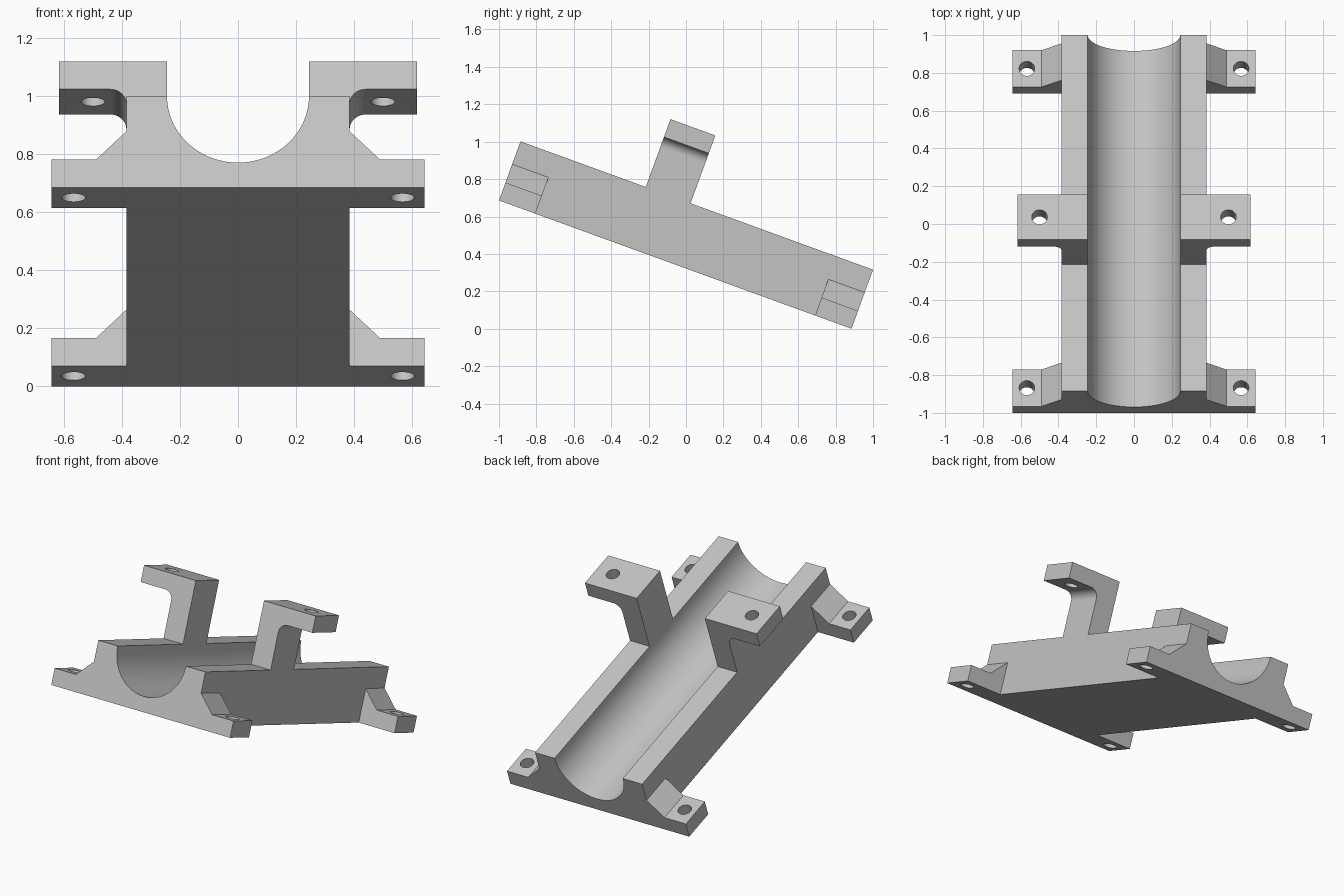
import bpy, bmesh
from math import radians, sin, cos, pi
from mathutils import Matrix

cube = bpy.data.objects.get("Cube")
if cube:
    bpy.data.objects.remove(cube, do_unlink=True)

LENGTH, HEIGHT, HALF_W = 2.006, 0.336, 0.385
GROOVE_R, PLATE, HOLE_R = 0.245, 0.102, 0.041
EAR_DEPTH, EAR_X = 0.207, 0.643
POST_START, POST_END, POST_TOP, FLANGE_X = 0.713, 0.968, 0.722, 0.617
# The whole bracket slopes down towards the back
FRAME = Matrix.Translation((0, -1, 0.686)) @ Matrix.Rotation(radians(-20), 4, 'X')

grey = bpy.data.materials.new("light_grey")
grey.use_nodes = True
grey.diffuse_color = (0.55, 0.55, 0.55, 1)
grey.node_tree.nodes["Principled BSDF"].inputs["Base Color"].default_value = (0.55, 0.55, 0.55, 1)


def arc(cx, cz, r, a0, a1, n):
    """Points on an arc, angles in degrees."""
    angles = [radians(a0 + (a1 - a0) * i / n) for i in range(n + 1)]
    return [(cx + r * cos(a), cz + r * sin(a)) for a in angles]


def make_object(name, bm):
    bmesh.ops.recalc_face_normals(bm, faces=bm.faces)
    mesh = bpy.data.meshes.new(name)
    bm.to_mesh(mesh)
    bm.free()
    obj = bpy.data.objects.new(name, mesh)
    bpy.context.collection.objects.link(obj)
    obj.matrix_world = FRAME
    return obj


def extrude_profile(name, points, y0, y1):
    """Sweep a cross-section along the length of the bracket."""
    bm = bmesh.new()
    face = bm.faces.new([bm.verts.new((x, y0, z)) for x, z in points])
    new = bmesh.ops.extrude_face_region(bm, geom=[face])["geom"]
    verts = [v for v in new if isinstance(v, bmesh.types.BMVert)]
    bmesh.ops.translate(bm, verts=verts, vec=(0, y1 - y0, 0))
    obj = make_object(name, bm)
    obj.data.materials.append(grey)
    return obj


def activate(obj):
    bpy.ops.object.select_all(action='DESELECT')
    obj.select_set(True)
    bpy.context.view_layer.objects.active = obj


def drill(obj, x, y, z):
    """Cut a bolt hole straight through a plate."""
    bm = bmesh.new()
    bmesh.ops.create_cone(bm, cap_ends=True, segments=40, radius1=HOLE_R, radius2=HOLE_R,
                          depth=PLATE * 2, matrix=Matrix.Translation((x, y, z)))
    cutter = make_object("hole_cutter", bm)
    cutter.hide_render = True
    mod = obj.modifiers.new("bolt_hole", 'BOOLEAN')
    mod.operation, mod.solver, mod.object = 'DIFFERENCE', 'EXACT', cutter
    bpy.context.view_layer.update()
    activate(obj)
    bpy.ops.object.modifier_apply(modifier=mod.name)
    bpy.data.objects.remove(cutter, do_unlink=True)


def smooth(obj):
    activate(obj)
    bpy.ops.object.shade_smooth_by_angle(angle=radians(30))
    mod = obj.modifiers.new("flat_face_normals", 'WEIGHTED_NORMAL')
    mod.keep_sharp = True


# Block with the half-round channel
block = [(-HALF_W, 0), (HALF_W, 0), (HALF_W, HEIGHT)]
block += arc(0, HEIGHT, GROOVE_R, 0, -180, 48) + [(-HALF_W, HEIGHT)]
smooth(extrude_profile("channel_block", block, 0, LENGTH))

for side, s in (("left", 1), ("right", -1)):
    # Mounting ears with a sloped gusset
    ear = [(HALF_W, 0), (EAR_X, 0), (EAR_X, PLATE), (0.49, PLATE), (HALF_W, 0.206)]
    for end, y in (("front", 0), ("back", LENGTH - EAR_DEPTH)):
        obj = extrude_profile(f"{end}_{side}_ear", [(s * x, z) for x, z in ear], y, y + EAR_DEPTH)
        drill(obj, s * 0.567, y + EAR_DEPTH / 2, PLATE / 2)
        smooth(obj)

    # Upright post with an outward flange and a filleted inner corner
    r, under = 0.055, POST_TOP - PLATE
    post = [(GROOVE_R, HEIGHT), (HALF_W, HEIGHT)]
    post += arc(HALF_W + r, under - r, r, 180, 90, 10)
    post += [(FLANGE_X, under), (FLANGE_X, POST_TOP), (GROOVE_R, POST_TOP)]
    obj = extrude_profile(f"{side}_post", [(s * x, z) for x, z in post], POST_START, POST_END)
    drill(obj, s * 0.5, (POST_START + POST_END) / 2, POST_TOP - PLATE / 2)
    smooth(obj)
